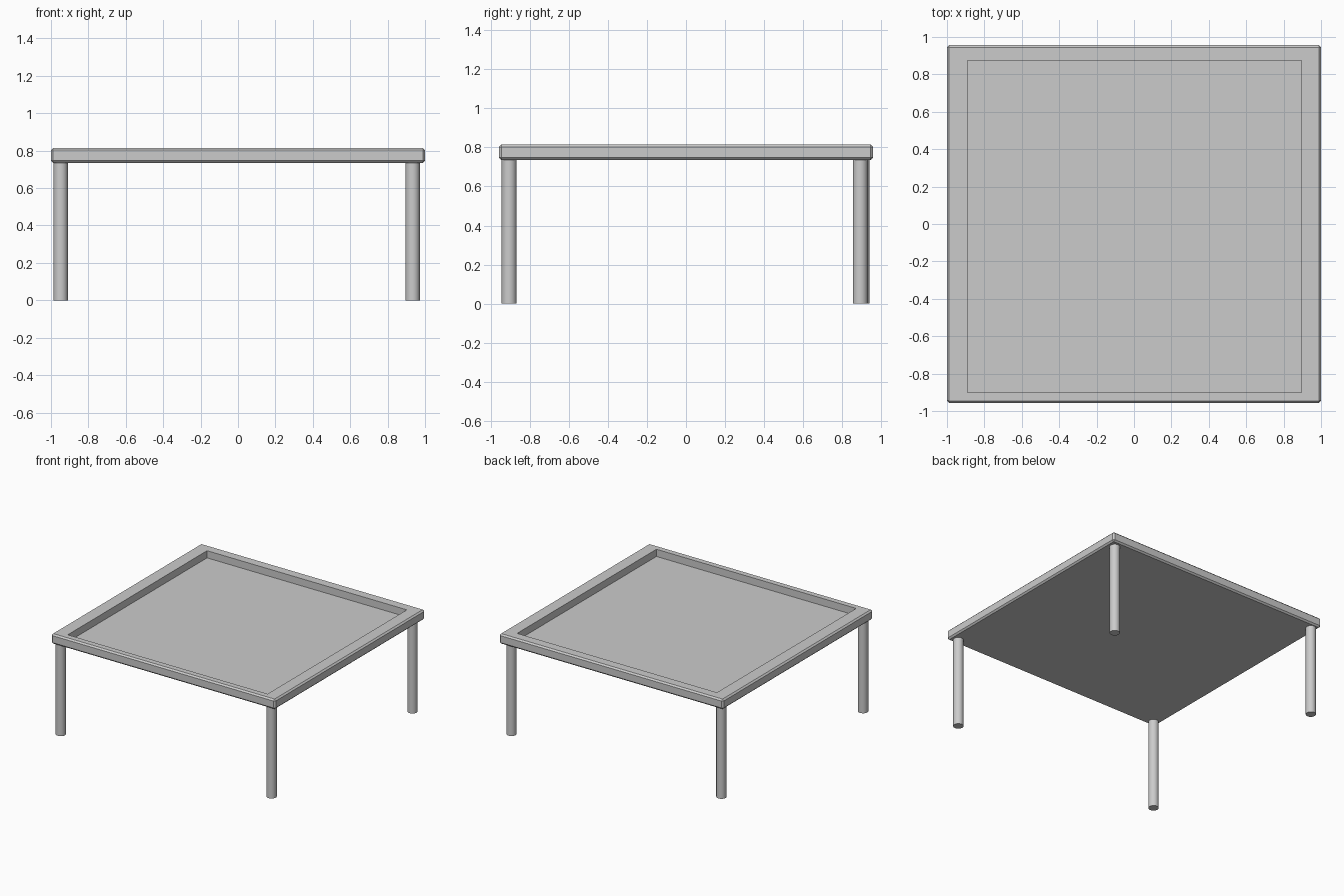
import bpy, bmesh
from mathutils import Matrix, Vector

if "Cube" in bpy.data.objects:
    bpy.data.objects.remove(bpy.data.objects["Cube"])

# Table top: slab with chamfered edges and a sunken tray
TOP_MIN, TOP_MAX = Vector((-1.0, -0.957, 0.735)), Vector((1.0, 0.957, 0.815))
RIM_CENTRE = Vector((0.003, -0.013, 0))
TRAY_HALF = Vector((0.892, 0.888))
TRAY_DEPTH, CHAMFER = 0.058, 0.012

# Legs: foot centres, radius
FEET = {
    "front_left_leg": (-0.948, -0.905),
    "front_right_leg": (0.934, -0.905),
    "back_left_leg": (-0.948, 0.902),
    "back_right_leg": (0.934, 0.892),
}
LEG_RADIUS = 0.038


def add_object(name, bm):
    mesh = bpy.data.meshes.new(name)
    bm.normal_update()
    bm.to_mesh(mesh)
    bm.free()
    obj = bpy.data.objects.new(name, mesh)
    bpy.context.collection.objects.link(obj)
    return obj


def make_top():
    bm = bmesh.new()
    size = TOP_MAX - TOP_MIN
    centre = (TOP_MAX + TOP_MIN) / 2
    bmesh.ops.create_cube(bm, size=1, matrix=Matrix.Translation(centre) @ Matrix.Diagonal((*size, 1)))
    bmesh.ops.bevel(bm, geom=bm.edges[:], offset=CHAMFER, segments=1, affect='EDGES')
    bm.normal_update()
    # rim: inset the upper face, then fit the inner loop to the tray
    face = max(bm.faces, key=lambda f: f.calc_center_median().z)
    bmesh.ops.inset_region(bm, faces=[face], thickness=0.06)
    for v in face.verts:
        v.co.x = RIM_CENTRE.x + (TRAY_HALF.x if v.co.x > 0 else -TRAY_HALF.x)
        v.co.y = RIM_CENTRE.y + (TRAY_HALF.y if v.co.y > 0 else -TRAY_HALF.y)
    # sunken tray floor
    floor = bmesh.ops.extrude_discrete_faces(bm, faces=[face])["faces"][0]
    bmesh.ops.translate(bm, verts=floor.verts[:], vec=(0, 0, -TRAY_DEPTH))
    return add_object("table_top", bm)


def make_leg(name, x, y):
    bm = bmesh.new()
    height = TOP_MIN.z + 0.005
    bmesh.ops.create_cone(bm, cap_ends=True, segments=32, radius1=LEG_RADIUS, radius2=LEG_RADIUS,
                          depth=height, matrix=Matrix.Translation((x, y, height / 2)))
    for f in bm.faces:
        f.smooth = len(f.verts) == 4
    for e in bm.edges:
        e.smooth = all(len(f.verts) == 4 for f in e.link_faces)
    return add_object(name, bm)


make_top()
for leg_name, (fx, fy) in FEET.items():
    make_leg(leg_name, fx, fy)
